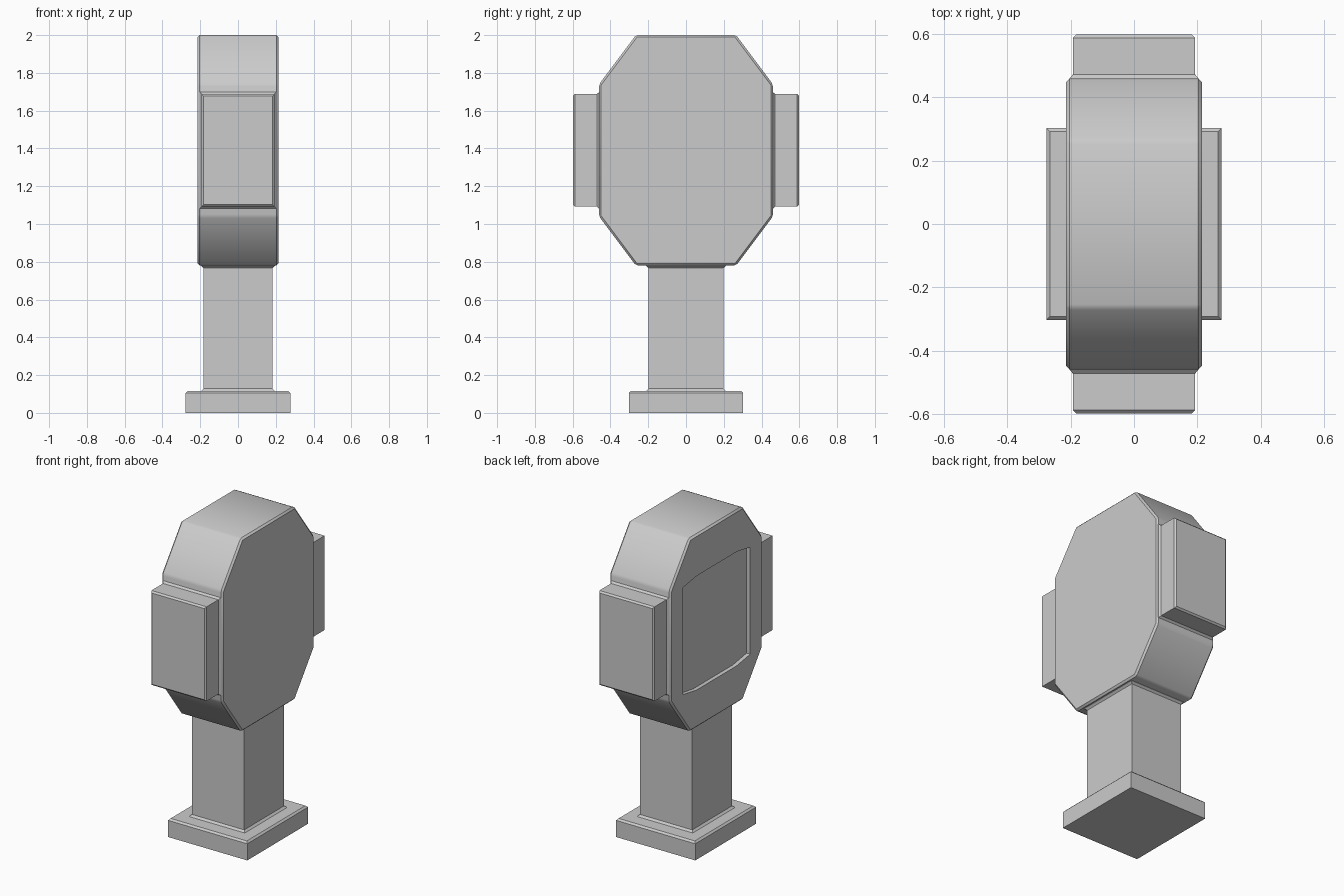
import bpy
import bmesh
import math

default = bpy.data.objects.get("Cube")
if default:
    bpy.data.objects.remove(default, do_unlink=True)

GREY = (0.6, 0.6, 0.6, 1.0)
grey = bpy.data.materials.new("plain grey")
grey.use_nodes = True
grey.diffuse_color = GREY
grey.node_tree.nodes["Principled BSDF"].inputs["Base Color"].default_value = GREY


def finish(name, bm):
    bmesh.ops.recalc_face_normals(bm, faces=bm.faces)
    mesh = bpy.data.meshes.new(name)
    bm.to_mesh(mesh)
    bm.free()
    mesh.materials.append(grey)
    obj = bpy.data.objects.new(name, mesh)
    bpy.context.collection.objects.link(obj)
    return obj


def activate(obj):
    bpy.ops.object.select_all(action="DESELECT")
    obj.select_set(True)
    bpy.context.view_layer.objects.active = obj


def loft(name, sections, place):
    """Skin rectangles given as (distance, half width, half depth)."""
    bm = bmesh.new()
    rings = [[bm.verts.new(place(t, a * u, b * v))
              for a, b in ((-1, -1), (1, -1), (1, 1), (-1, 1))]
             for t, u, v in sections]
    for low, high in zip(rings, rings[1:]):
        for i in range(4):
            j = (i + 1) % 4
            bm.faces.new((low[i], low[j], high[j], high[i]))
    bm.faces.new(rings[0])
    bm.faces.new(rings[-1])
    return finish(name, bm)


def octagon_prism(name, half_y, half_z, cut_y, cut_z, centre_z, x0, x1, bevel=0):
    """Box along x with its four corners cut off."""
    quarter = [(half_y, half_z - cut_z), (half_y - cut_y, half_z)]
    half = quarter + [(-y, z) for y, z in reversed(quarter)]
    outline = half + [(-y, -z) for y, z in half]
    bm = bmesh.new()
    face = bm.faces.new([bm.verts.new((x0, y, centre_z + z)) for y, z in outline])
    out = bmesh.ops.extrude_face_region(bm, geom=[face])
    verts = [v for v in out["geom"] if isinstance(v, bmesh.types.BMVert)]
    bmesh.ops.translate(bm, verts=verts, vec=(x1 - x0, 0, 0))
    # the extrusion keeps the starting cap
    bmesh.ops.recalc_face_normals(bm, faces=bm.faces)
    if bevel:
        bmesh.ops.bevel(bm, geom=bm.edges[:], offset=bevel, segments=1,
                        profile=0.5, affect="EDGES")
    return finish(name, bm)


# Foot and column with a small flare at each joint
loft("base_plate",
     [(0, 0.277, 0.303), (0.105, 0.277, 0.303), (0.116, 0.266, 0.292)],
     lambda t, u, v: (u, v, t))
loft("column",
     [(0.11, 0.2, 0.217), (0.116, 0.195, 0.211), (0.128, 0.183, 0.199),
      (0.766, 0.183, 0.199), (0.778, 0.195, 0.211), (0.79, 0.195, 0.211)],
     lambda t, u, v: (u, v, t))

# Eight-sided head
MID = 1.39
head = octagon_prism("head", 0.46, 0.61, 0.195, 0.26, MID, -0.214, 0.214, 0.011)

# Shallow recess on one broad face
cutter = octagon_prism("recess_cutter", 0.335, 0.36, 0.135, 0.022, MID - 0.01,
                       -0.3, -0.189)
cutter.hide_render = True
activate(head)
cut = head.modifiers.new("recess", "BOOLEAN")
cut.operation = "DIFFERENCE"
cut.solver = "EXACT"
cut.object = cutter
bpy.ops.object.modifier_apply(modifier=cut.name)
bpy.data.objects.remove(cutter, do_unlink=True)
activate(head)
bpy.ops.object.shade_smooth_by_angle(angle=math.radians(30))

# Side blocks on the front and back of the head
for name, side in (("front_block", -1), ("back_block", 1)):
    loft(name,
         [(0.45, 0.204, 0.309), (0.46, 0.204, 0.309), (0.472, 0.193, 0.298),
          (0.588, 0.193, 0.298), (0.598, 0.183, 0.288)],
         lambda t, u, v, s=side: (u, s * t, MID + v))
